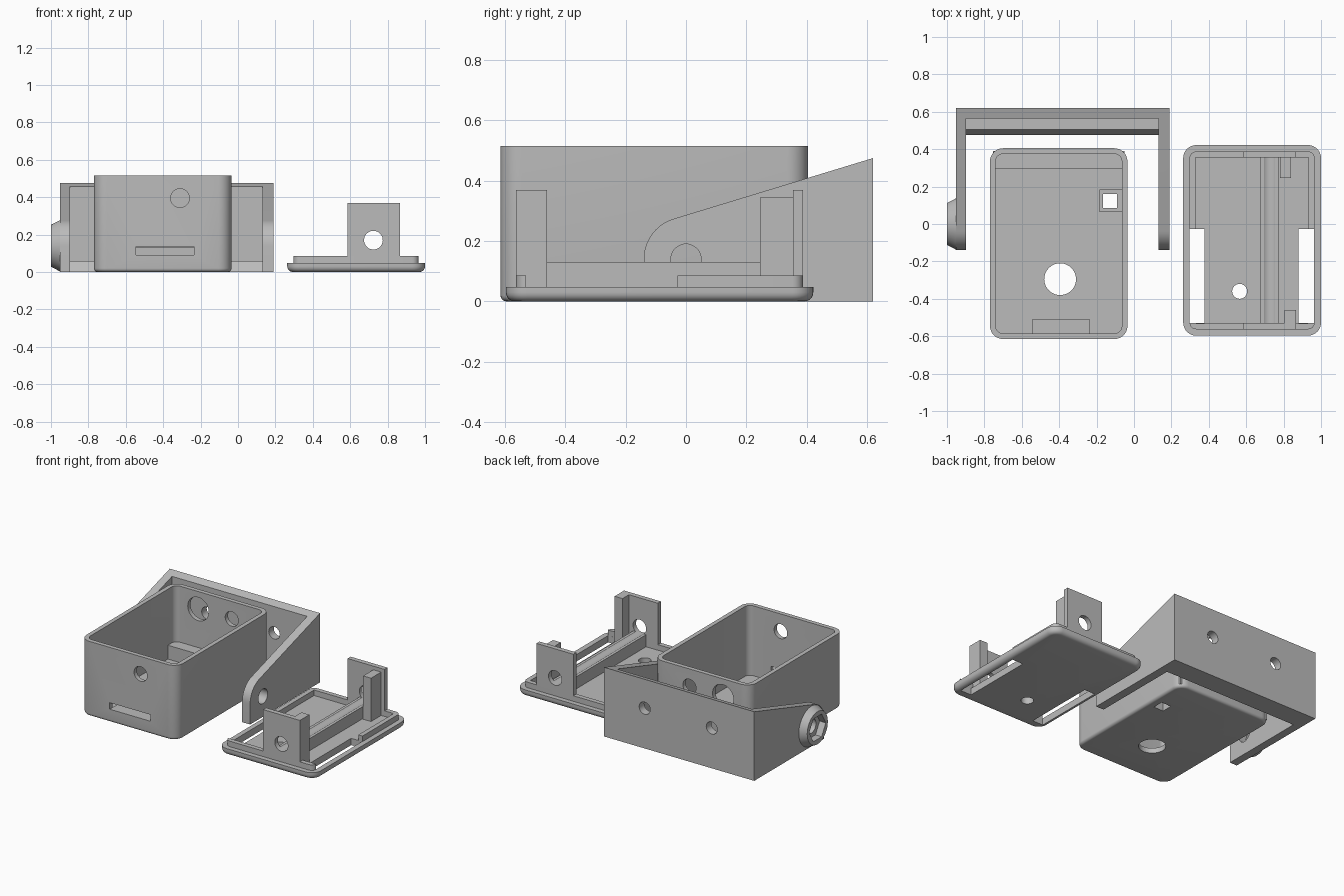
import bpy, bmesh, math
from mathutils import Matrix

cube = bpy.data.objects.get("Cube")
if cube:
    bpy.data.objects.remove(cube, do_unlink=True)

grey = bpy.data.materials.new("plain grey")
grey.use_nodes = True
COLOUR = (0.5, 0.5, 0.5, 1)
grey.diffuse_color = COLOUR
grey.node_tree.nodes["Principled BSDF"].inputs["Base Color"].default_value = COLOUR


def finish(name, bm):
    bmesh.ops.recalc_face_normals(bm, faces=bm.faces)
    mesh = bpy.data.meshes.new(name)
    bm.to_mesh(mesh)
    bm.free()
    mesh.materials.append(grey)
    ob = bpy.data.objects.new(name, mesh)
    bpy.context.scene.collection.objects.link(ob)
    return ob


def block(name, x, y, z):
    bm = bmesh.new()
    bmesh.ops.create_cube(bm, size=1)
    for v in bm.verts:
        for i, (lo, hi) in enumerate((x, y, z)):
            v.co[i] = lo if v.co[i] < 0 else hi
    return finish(name, bm)


def rod(name, axis, centre, r1, length, r2=None, sides=40):
    bm = bmesh.new()
    bmesh.ops.create_cone(bm, cap_ends=True, segments=sides, radius1=r1,
                          radius2=r1 if r2 is None else r2, depth=length)
    turn = {"x": Matrix.Rotation(-math.pi / 2, 4, "Y"),
            "y": Matrix.Rotation(math.pi / 2, 4, "X"), "z": Matrix()}[axis]
    bmesh.ops.transform(bm, matrix=Matrix.Translation(centre) @ turn, verts=bm.verts)
    return finish(name, bm)


def extrude_x(name, profile, x0, x1):
    """Extrude a (y, z) outline along x."""
    bm = bmesh.new()
    face = bm.faces.new([bm.verts.new((x0, y, z)) for y, z in profile])
    new = bmesh.ops.extrude_face_region(bm, geom=[face])["geom"]
    bmesh.ops.translate(bm, vec=(x1 - x0, 0, 0),
                        verts=[g for g in new if isinstance(g, bmesh.types.BMVert)])
    return finish(name, bm)


def rounded_ring(x, y, radius, inset, z, steps=8):
    r = max(radius - inset, 0.004)
    pts = []
    for q, (sx, sy) in enumerate(((1, 1), (0, 1), (0, 0), (1, 0))):
        cx = x[1] - inset - r if sx else x[0] + inset + r
        cy = y[1] - inset - r if sy else y[0] + inset + r
        for s in range(steps + 1):
            a = math.pi / 2 * (q + s / steps)
            pts.append((cx + r * math.cos(a), cy + r * math.sin(a), z))
    return pts


def loft(name, x, y, radius, levels, closed=False):
    """Skin rounded rectangles given as (inset, z) levels."""
    bm = bmesh.new()
    rings = [[bm.verts.new(p) for p in rounded_ring(x, y, radius, i, z)] for i, z in levels]
    pairs = list(zip(rings, rings[1:])) + ([(rings[-1], rings[0])] if closed else [])
    for a, b in pairs:
        for k in range(len(a)):
            n = (k + 1) % len(a)
            bm.faces.new((a[k], a[n], b[n], b[k]))
    if not closed:
        bm.faces.new(rings[0][::-1])
        bm.faces.new(rings[-1])
    return finish(name, bm)


def boolean(ob, others, operation="DIFFERENCE"):
    for other in others:
        mod = ob.modifiers.new("bool", "BOOLEAN")
        mod.object, mod.operation, mod.solver = other, operation, "EXACT"
    bpy.context.view_layer.update()
    mesh = bpy.data.meshes.new_from_object(
        ob.evaluated_get(bpy.context.evaluated_depsgraph_get()))
    ob.modifiers.clear()
    ob.data = mesh
    for other in others:
        bpy.data.objects.remove(other, do_unlink=True)


def edge_round(radius):
    """Levels of a rounded bottom edge."""
    return [(radius * (1 - math.sin(a)), radius * (1 - math.cos(a)))
            for a in [math.pi / 2 * k / 5 for k in range(6)]]


# Open case with ledges inside
case = loft("case", (-0.77, -0.035), (-0.615, 0.405), 0.07,
            edge_round(0.02) + [(0, 0.515), (0.03, 0.515), (0.03, 0.035)])
boolean(case, [
    block("back_ledge", (-0.755, -0.05), (0.295, 0.39), (0.02, 0.13)),
    block("slot_ledge", (-0.545, -0.235), (-0.6, -0.51), (0.02, 0.09)),
    block("socket", (-0.185, -0.05), (0.065, 0.185), (0.02, 0.08))], "UNION")
boolean(case, [
    rod("floor_hole", "z", (-0.395, -0.295, 0), 0.085, 0.2),
    rod("front_back_hole", "y", (-0.31, 0, 0.395), 0.05, 2),
    rod("cable_hole", "y", (-0.565, 0.4, 0.395), 0.08, 0.2),
    block("front_slot", (-0.545, -0.235), (-0.7, -0.5), (0.09, 0.135)),
    block("socket_hole", (-0.165, -0.09), (0.085, 0.16), (-0.1, 0.2))])

# Wall bracket: rounded sloping arms, back plate and foot
PIVOT = 0.14
arm = [(0.62, 0), (0.62, 0.475)]
for k in range(13):
    a = math.radians(106 + 74 * k / 12)
    arm.append((PIVOT * math.cos(a), PIVOT * (1 + math.sin(a))))
arm.append((-PIVOT, 0))
bracket = extrude_x("bracket", arm, -0.953, 0.19)
foot = [(0.3, 0.06), (0.505, 0.06), (0.475, 0), (0.475, -0.1), (-0.4, -0.1), (-0.4, 0.6),
        (0.565, 0.6), (0.565, 0.06)]
boolean(bracket, [extrude_x("inside", foot[1:], -0.897, 0.13)])
boolean(bracket, [
    rod("pivot_hole", "x", (-0.4, 0, PIVOT), 0.05, 2),
    rod("screw_hole_left", "y", (-0.12, 0.6, 0.277), 0.042, 0.3),
    rod("screw_hole_right", "y", (-0.63, 0.6, 0.277), 0.042, 0.3)])

# Tapered collar with a hexagonal nut pocket
collar = rod("nut_collar", "x", (-0.975, 0, PIVOT), 0.138, 0.05, 0.112)
boolean(collar, [rod("nut_pocket", "x", (-0.975, 0, PIVOT), 0.09, 0.2, sides=6)])

# Lid plate with two side windows
LX, LY = (0.263, 1.0), (-0.597, 0.422)
lid = loft("lid_plate", LX, LY, 0.07, edge_round(0.03) + [(0, 0.047)])
boolean(lid, [
    block("window_right", (0.297, 0.377), (-0.53, -0.028), (-0.1, 0.2)),
    block("window_left", (0.88, 0.963), (-0.53, -0.028), (-0.1, 0.2)),
    rod("lid_hole", "z", (0.565, -0.36, 0), 0.04, 0.2)])

# Raised lip, interrupted beside the windows
lip = loft("lid_lip", LX, LY, 0.07,
           [(0.034, 0.04), (0.034, 0.085), (0.066, 0.085), (0.066, 0.04)], True)
boolean(lip, [block("lip_gap", (0, 1.2), (-0.53, -0.028), (0, 0.2)),
              rod("lip_bore", "y", (0.724, 0, 0.17), 0.05, 2)])

# Grooved rail and two bored uprights with side stops
parts = [
    block("rail", (0.675, 0.773), (-0.53, 0.355), (0.04, 0.13)),
    block("front_upright", (0.585, 0.865), (-0.563, -0.53), (0.04, 0.37)),
    block("back_upright", (0.585, 0.865), (0.355, 0.388), (0.04, 0.37))]
for part in parts:
    boolean(part, [rod("bore", "y", (0.724, 0, 0.17), 0.05, 2)])
parts.append(block("front_stop", (0.805, 0.865), (-0.531, -0.46), (0.04, 0.37)))
parts.append(block("back_stop", (0.78, 0.84), (0.245, 0.356), (0.04, 0.345)))

# Smooth the curved faces and keep crisp edges
bpy.ops.object.select_all(action="DESELECT")
for ob in [case, bracket, collar, lid, lip] + parts:
    ob.select_set(True)
    bpy.context.view_layer.objects.active = ob
bpy.ops.object.shade_smooth_by_angle(angle=math.radians(30))
